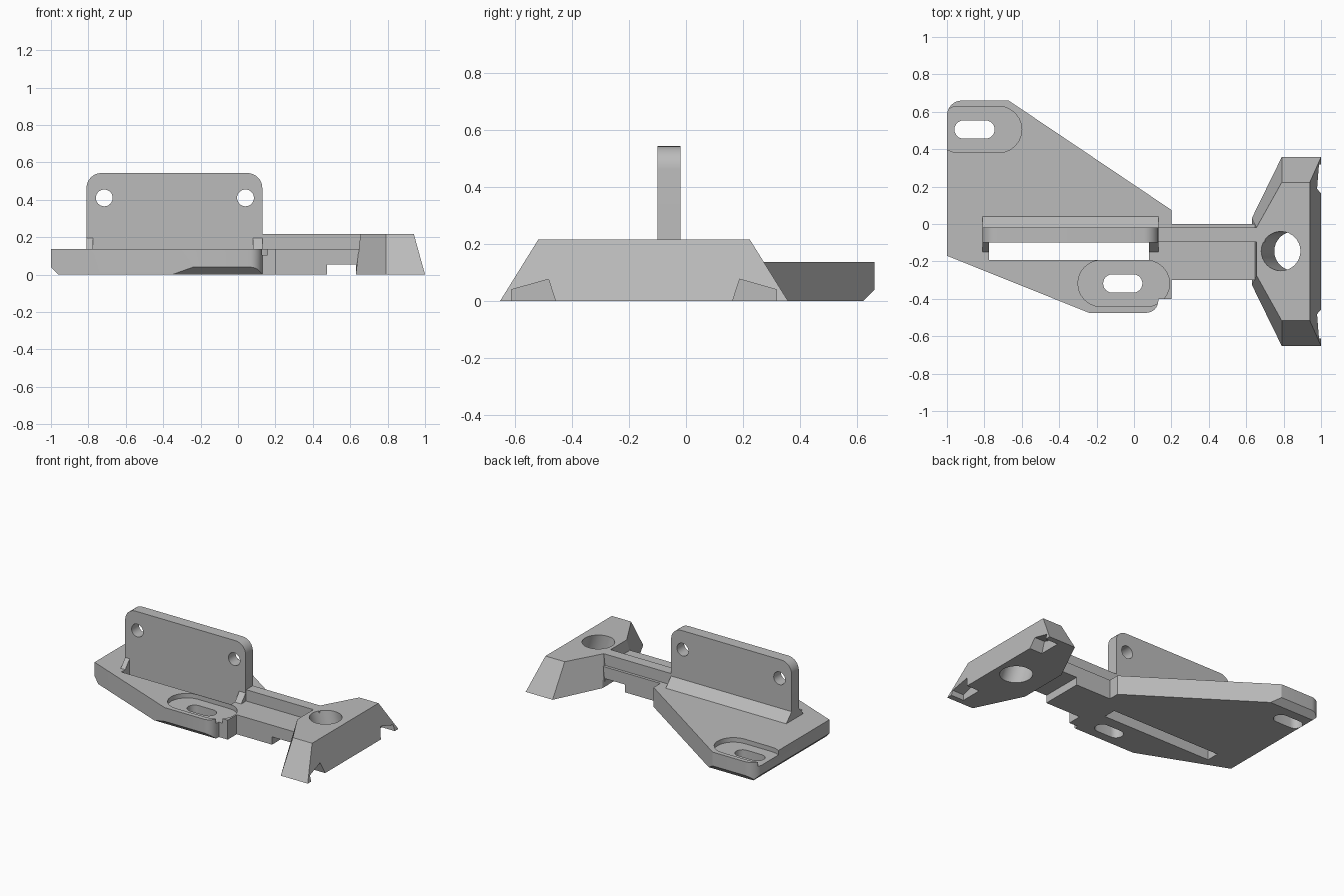
import bpy, bmesh, math
from mathutils import Vector

if "Cube" in bpy.data.objects:
    bpy.data.objects.remove(bpy.data.objects["Cube"])

grey = bpy.data.materials.new("plain grey")
grey.use_nodes = True
grey.diffuse_color = (0.5, 0.5, 0.5, 1)
grey.node_tree.nodes["Principled BSDF"].inputs["Base Color"].default_value = (0.5, 0.5, 0.5, 1)


def loft(name, low, high, planes=()):
    """Solid between two matching rings, trimmed by (point, normal) planes."""
    bm = bmesh.new()
    a = [bm.verts.new(p) for p in low]
    b = [bm.verts.new(p) for p in high]
    n = len(a)
    bm.faces.new(a)
    bm.faces.new(b)
    for i in range(n):
        j = (i + 1) % n
        bm.faces.new((a[i], a[j], b[j], b[i]))
    for co, no in planes:
        geom = bm.verts[:] + bm.edges[:] + bm.faces[:]
        bmesh.ops.bisect_plane(bm, geom=geom, plane_co=co, plane_no=no, clear_outer=True)
        bmesh.ops.holes_fill(bm, edges=[e for e in bm.edges if e.is_boundary])
    bmesh.ops.recalc_face_normals(bm, faces=bm.faces)
    mesh = bpy.data.meshes.new(name)
    bm.to_mesh(mesh)
    bm.free()
    mesh.materials.append(grey)
    obj = bpy.data.objects.new(name, mesh)
    bpy.context.collection.objects.link(obj)
    return obj


def prism(name, pts, axis, lo, hi, planes=()):
    """Extrude a 2D outline along x, y or z."""
    def place(p, t):
        return {"x": (t, *p), "y": (p[0], t, p[1]), "z": (*p, t)}[axis]
    return loft(name, [place(p, lo) for p in pts], [place(p, hi) for p in pts], planes)


def rect(x0, x1, y0, y1):
    return [(x0, y0), (x1, y0), (x1, y1), (x0, y1)]


def arc(cx, cy, r, start, end, steps=8):
    return [(cx + r * math.cos(math.radians(start + (end - start) * i / steps)),
             cy + r * math.sin(math.radians(start + (end - start) * i / steps)))
            for i in range(steps + 1)]


def circle(cx, cy, r, steps=32):
    return arc(cx, cy, r, 0, 360, steps)[:-1]


def stadium(x0, x1, y, r):
    return arc(x1 - r, y, r, -90, 90, 12) + arc(x0 + r, y, r, 90, 270, 12)


def cut(obj, *cutters):
    for c in cutters:
        c.hide_render = True
        mod = obj.modifiers.new("cut", "BOOLEAN")
        mod.operation = "DIFFERENCE"
        mod.solver = "EXACT"
        mod.object = c
        bpy.context.view_layer.objects.active = obj
        bpy.ops.object.modifier_apply(modifier=mod.name)
        bpy.data.objects.remove(c)


parts = []
TOP, ARM_TOP = 0.137, 0.217

# Base plate with rounded corners and chamfered underside edges
outline = ([(-1, -0.17), (-0.24, -0.475)] + arc(0.065, -0.41, 0.065, -90, 0)
           + [(0.13, -0.4), (0.2, -0.4), (0.2, 0.075), (-0.67, 0.66)]
           + arc(-0.92, 0.58, 0.08, 90, 180))
chamfers = [((0, -0.475, 0.04), (0, -0.04, -0.045)),
            ((0, 0.66, 0.04), (0, 0.04, -0.04)),
            ((-1, 0, 0.04), (-0.04, 0, -0.04))]
base = prism("base_plate", outline, "z", 0, TOP, chamfers)
cut(base, prism("window", rect(-0.775, 0.08, -0.192, -0.1), "z", -0.1, 0.3))

# Recessed mounting slots
for x0, x1, y, sx0, sx1 in ((-1.06, -0.6, 0.505, -0.96, -0.745),
                            (-0.3, 0.19, -0.318, -0.165, 0.045)):
    cut(base, prism("recess", stadium(x0, x1, y, 0.124), "z", 0.105, 0.3),
        prism("slot", stadium(sx0, sx1, y, 0.049), "z", -0.1, 0.3))
parts.append(base)

# Upright plate with two holes
upright = prism("upright_plate", [(-0.81, 0.03), (0.13, 0.03)] + arc(0.05, 0.463, 0.08, 0, 90)
                + arc(-0.73, 0.463, 0.08, 90, 180), "y", -0.1, -0.02)
for x in (-0.715, 0.04):
    cut(upright, prism("hole", circle(x, 0.41, 0.045), "y", -0.3, 0.3))
parts.append(upright)

# Fillet wedge behind the upright and two small gussets in front
parts.append(prism("rear_wedge", [(-0.03, 0.1), (0.04, 0.1), (0.04, TOP), (-0.02, 0.2), (-0.03, 0.2)],
                   "x", -0.81, 0.13))
for side, x0, x1 in (("right", -0.81, -0.775), ("left", 0.08, 0.13)):
    parts.append(prism(side + "_gusset", [(-0.09, 0.1), (-0.15, 0.1), (-0.15, TOP), (-0.1, 0.195),
                                          (-0.09, 0.195)], "x", x0, x1))

# Arm with raised rib and a notch below
arm = prism("arm", rect(-0.3, 0, 0, TOP), "x", 0.19, 0.66)
cut(arm, prism("notch", rect(0.475, 0.63, -0.1, 0.055), "y", -1, 1))
parts.append(arm)
parts.append(prism("arm_rib", rect(-0.095, -0.02, 0.1, ARM_TOP), "x", 0.12, 0.7))

# Tapered head
MID = -0.147


def head_ring(z, x0, x1, narrow, wide):
    half = [(x0, narrow), (0.79, wide), (x1, wide)]
    ring = half + [(x, -y) for x, y in reversed(half)]
    return [(x, MID + y, z) for x, y in ring]


head = loft("head", head_ring(0, 0.63, 1, 0.178, 0.505),
            head_ring(ARM_TOP, 0.655, 0.94, 0.128, 0.37))

# Slanted bore
slope = 0.07 / ARM_TOP
bore = [[(x + slope * (ARM_TOP - z), y, z) for x, y in circle(0.785, MID + 0.002, 0.105)]
        for z in (-0.1, 0.3)]
cut(head, loft("bore", *bore))

# Mirrored foot notches
foot = [(0.465, -0.05), (0.465, 0.04), (0.335, 0.077), (0.31, 0), (0.3, -0.05)]
for s in (-1, 1):
    cut(head, prism("foot_notch", [(MID + s * y, z) for y, z in foot], "x", 0.9, 1.1))
parts.append(head)

# Smooth the curved walls, keep edges sharp
bpy.ops.object.select_all(action="DESELECT")
for p in parts:
    p.select_set(True)
bpy.context.view_layer.objects.active = base
bpy.ops.object.shade_smooth_by_angle(angle=math.radians(25))
